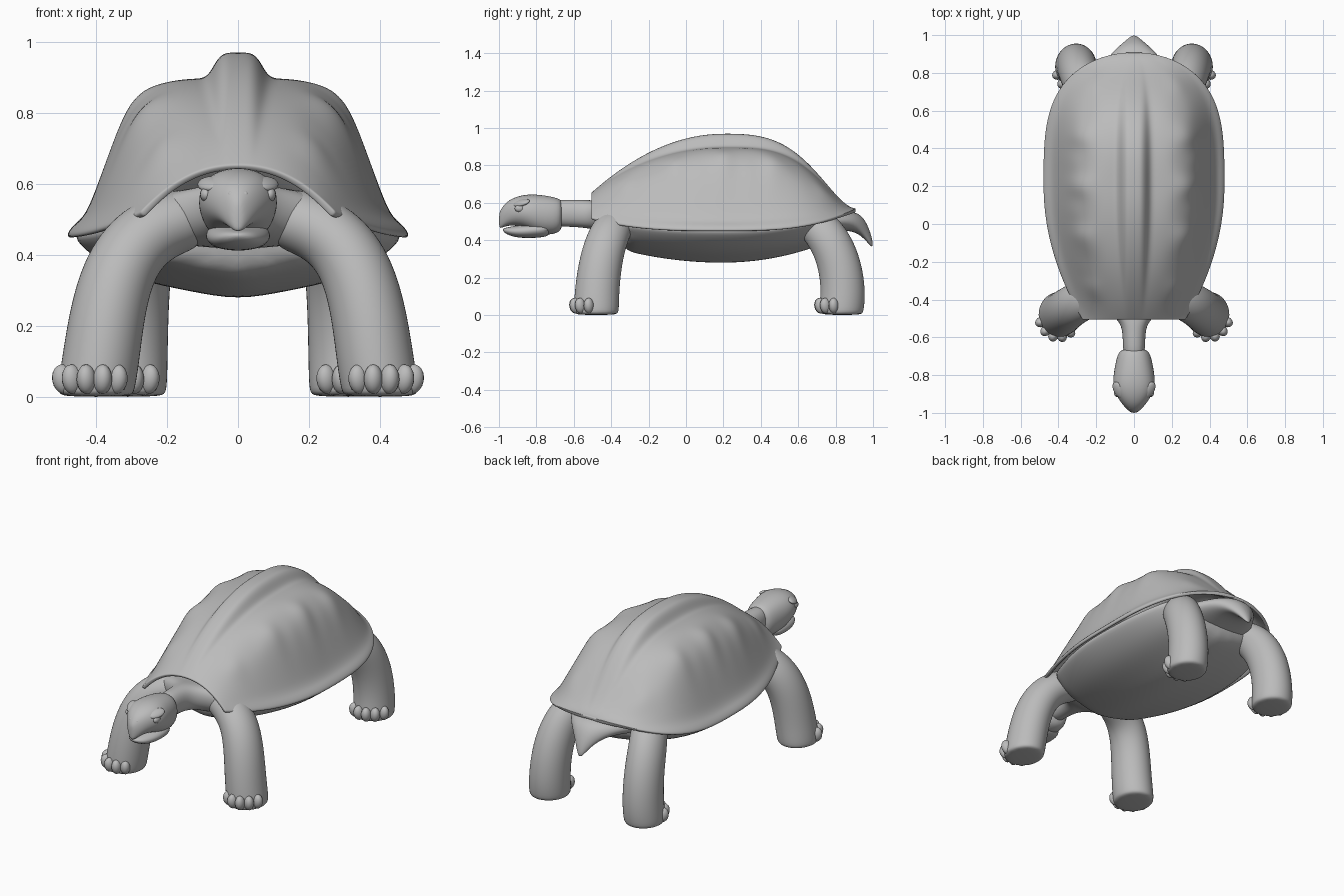
import bpy
import bmesh
import math
from mathutils import Vector

default_cube = bpy.data.objects.get("Cube")
if default_cube:
    bpy.data.objects.remove(default_cube)

grey = bpy.data.materials.new("plain grey")
grey.use_nodes = True
colour = (0.5, 0.5, 0.5, 1)
grey.diffuse_color = colour
grey.node_tree.nodes["Principled BSDF"].inputs["Base Color"].default_value = colour


def loft(name, rings, closed=True):
    """Skin a list of equal rings; closed rings get end caps."""
    build = bmesh.new()
    rows = [[build.verts.new(point) for point in ring] for ring in rings]
    count = len(rows[0])
    for row, following in zip(rows, rows[1:]):
        for here in range(count if closed else count - 1):
            there = (here + 1) % count
            build.faces.new((row[here], row[there], following[there], following[here]))
    if closed:
        build.faces.new(rows[0])
        build.faces.new(rows[-1])
        bmesh.ops.recalc_face_normals(build, faces=build.faces)
    for face in build.faces:
        face.smooth = True
    mesh = bpy.data.meshes.new(name)
    build.to_mesh(mesh)
    build.free()
    mesh.materials.append(grey)
    part = bpy.data.objects.new(name, mesh)
    bpy.context.collection.objects.link(part)
    if not closed:
        shell = part.modifiers.new("Thickness", "SOLIDIFY")
        shell.thickness = 0.02
        shell.offset = -1
    smooth = part.modifiers.new("Smooth", "SUBSURF")
    smooth.levels = smooth.render_levels = 2
    return part


def mirrored(half, y):
    """Ring from a half section that runs from top centre to bottom centre."""
    right = [(-x, y, z) for x, z in reversed(half[1:-1])]
    return [(x, y, z) for x, z in half] + right


def oval(y, width, top, bottom, steps=6):
    """Rounded section at y, slightly squarer than an ellipse."""
    half = []
    for step in range(steps + 1):
        angle = math.pi * step / steps
        x = width * abs(math.sin(angle)) ** 0.8
        z = (top + bottom + (top - bottom) * math.cos(angle)) / 2
        half.append((x, z))
    return mirrored(half, y)


def ball(name, location, size, turn=(0, 0, 0)):
    bpy.ops.mesh.primitive_uv_sphere_add(
        segments=16, ring_count=10, location=location, rotation=turn)
    part = bpy.context.object
    part.name = name
    part.scale = size
    part.data.materials.append(grey)
    bpy.ops.object.shade_smooth()


def outline(position):
    """Plan half width, rim height and ridge height; position -1 front, 1 back."""
    reach = abs(position)
    y = 0.2 + 0.71 * position
    if position < 0:
        width = 0.485 - 0.21 * reach ** 2
        rim = 0.45 + 0.07 * reach ** 3
        ridge = 0.97 - 0.32 * reach ** 2
    else:
        width = 0.485 * math.sqrt(1 - reach ** 3.5)
        rim = 0.45 + 0.12 * reach ** 3
        ridge = 0.97 - 0.4 * math.sin(math.pi / 2 * reach ** 3)
    return y, width, rim, ridge


# Carapace: steep flanks, flat shoulder, central ridge, scute bumps, rolled margin
rings = []
stations, across = 16, 24
for station in range(-stations, stations + 1):
    position = math.sin(1.5 * station / stations)
    y, width, rim, ridge = outline(position)
    flatness = 1 - position ** 2
    ring = []
    for step in range(-across, across + 1):
        side = step / across
        out = abs(side)
        plateau = 0.86 * (1 - out ** 5) ** 2.5
        plateau += 0.14 * math.exp(-(out / 0.15) ** 6)
        plateau += 0.05 * math.exp(-((out - 0.95) / 0.04) ** 2)
        arch = 1 - out ** 2.2
        height = plateau * flatness + arch * (1 - flatness)
        bump = flatness * math.cos(23 * (y - 0.2)) * math.exp(-((out - 0.58) / 0.13) ** 2)
        swell = 0.016 * bump
        ring.append((side * width + math.copysign(swell, side),
                     y, rim + (ridge - rim) * height + swell))
    rings.append(ring)
loft("carapace", rings, closed=False)

# Belly plate with a shallow keel, rising to the rim at the sides
rings = []
front_end, back_end, stations = -0.78, 0.8, 10
for station in range(stations + 1):
    position = front_end + (back_end - front_end) * station / stations
    y, width, rim, ridge = outline(position)
    width *= 0.97 - 0.17 * position ** 2
    keel = 0.27 + (0.12 if position < 0 else 0.18) * position ** 2
    waist = rim + 0.02
    drop = waist - keel
    half = [(0, waist + 0.06), (width * 0.6, waist + 0.04), (width, waist),
            (width * 0.96, waist - drop * 0.2), (width * 0.8, waist - drop * 0.5),
            (width * 0.6, waist - drop * 0.72), (width * 0.3, waist - drop * 0.86),
            (0, keel)]
    rings.append(mirrored(half, y))
loft("belly", rings)

# Throat skin filling the front opening and narrowing into the neck
loft("neck", [oval(-0.3, 0.32, 0.6, 0.4), oval(-0.41, 0.27, 0.6, 0.42),
              oval(-0.46, 0.15, 0.61, 0.45), oval(-0.52, 0.07, 0.62, 0.46),
              oval(-0.6, 0.06, 0.62, 0.47), oval(-0.74, 0.06, 0.62, 0.47)])

# Hip skin running into a flat tail that curves down to a point
loft("tail", [oval(0.6, 0.3, 0.58, 0.4), oval(0.8, 0.2, 0.56, 0.45),
              oval(0.9, 0.13, 0.56, 0.45), oval(0.96, 0.06, 0.52, 0.4),
              oval(1, 0.01, 0.4, 0.35)])

# Head with hooked beak, and a separate lower jaw
loft("head", [oval(-0.66, 0.06, 0.61, 0.47), oval(-0.68, 0.09, 0.63, 0.43),
              oval(-0.78, 0.11, 0.65, 0.42), oval(-0.87, 0.12, 0.65, 0.47),
              oval(-0.95, 0.07, 0.62, 0.48), oval(-0.99, 0.03, 0.57, 0.46),
              oval(-1, 0.01, 0.54, 0.47)])
loft("lower_jaw", [oval(-0.72, 0.08, 0.5, 0.42), oval(-0.8, 0.1, 0.5, 0.41),
                   oval(-0.9, 0.08, 0.48, 0.41), oval(-0.96, 0.05, 0.47, 0.43),
                   oval(-0.98, 0.01, 0.46, 0.45)])


def leg(name, side, controls, segments=8, sides=12):
    """Limb swept down a four point curve, ending in a flat sole and toes."""
    start, shoulder, shin, foot = [Vector(point) for point in controls]
    rings = []
    for segment in range(segments + 1):
        t = segment / segments
        s = 1 - t
        centre = (start * s ** 3 + shoulder * 3 * s * s * t
                  + shin * 3 * s * t * t + foot * t ** 3)
        tangent = ((shoulder - start) * s * s + (shin - shoulder) * 2 * s * t
                   + (foot - shin) * t * t)
        across = tangent.cross(Vector((0, 1, 0))).normalized()
        along = across.cross(tangent).normalized()
        radius = 0.085 + 0.03 * math.sqrt(t)
        ring = []
        for corner in range(sides):
            angle = math.tau * corner / sides
            point = centre + radius * (across * math.cos(angle)
                                       + along * math.sin(angle) * 1.1)
            ring.append((side * point.x, point.y, max(point.z, 0.015)))
        rings.append(ring)
    # Tight last ring keeps the edge of the sole crisp
    rings.append([(foot.x * side + (x - foot.x * side) * 0.9,
                   foot.y + (y - foot.y) * 0.9, 0) for x, y, z in rings[-1]])
    loft(name + "_leg", rings)
    for toe in range(5):
        angle = math.radians(27 * toe - 128)
        spot = (side * (foot.x + 0.85 * radius * math.cos(angle)),
                foot.y + radius * math.sin(angle), 0.05)
        ball(f"{name}_toe_{toe}", spot, (0.027, 0.032, 0.042),
             (0.2, 0, side * (angle + math.pi / 2)))


# Paired parts
for side, label in ((1, "left"), (-1, "right")):
    ball(label + "_eye", (side * 0.09, -0.89, 0.57), (0.017, 0.026, 0.02))
    ball(label + "_brow", (side * 0.08, -0.88, 0.6), (0.03, 0.05, 0.015),
         (0.2, side * 0.5, side * -0.4))
    ball(label + "_nostril", (side * 0.02, -0.97, 0.57), (0.01, 0.01, 0.01))
    leg(label + "_front", side, [(0.1, -0.35, 0.51), (0.36, -0.41, 0.48),
                                 (0.36, -0.48, 0.3), (0.4, -0.48, 0)])
    leg(label + "_hind", side, [(0.2, 0.65, 0.5), (0.3, 0.72, 0.5),
                                (0.3, 0.88, 0.3), (0.31, 0.83, 0)])
